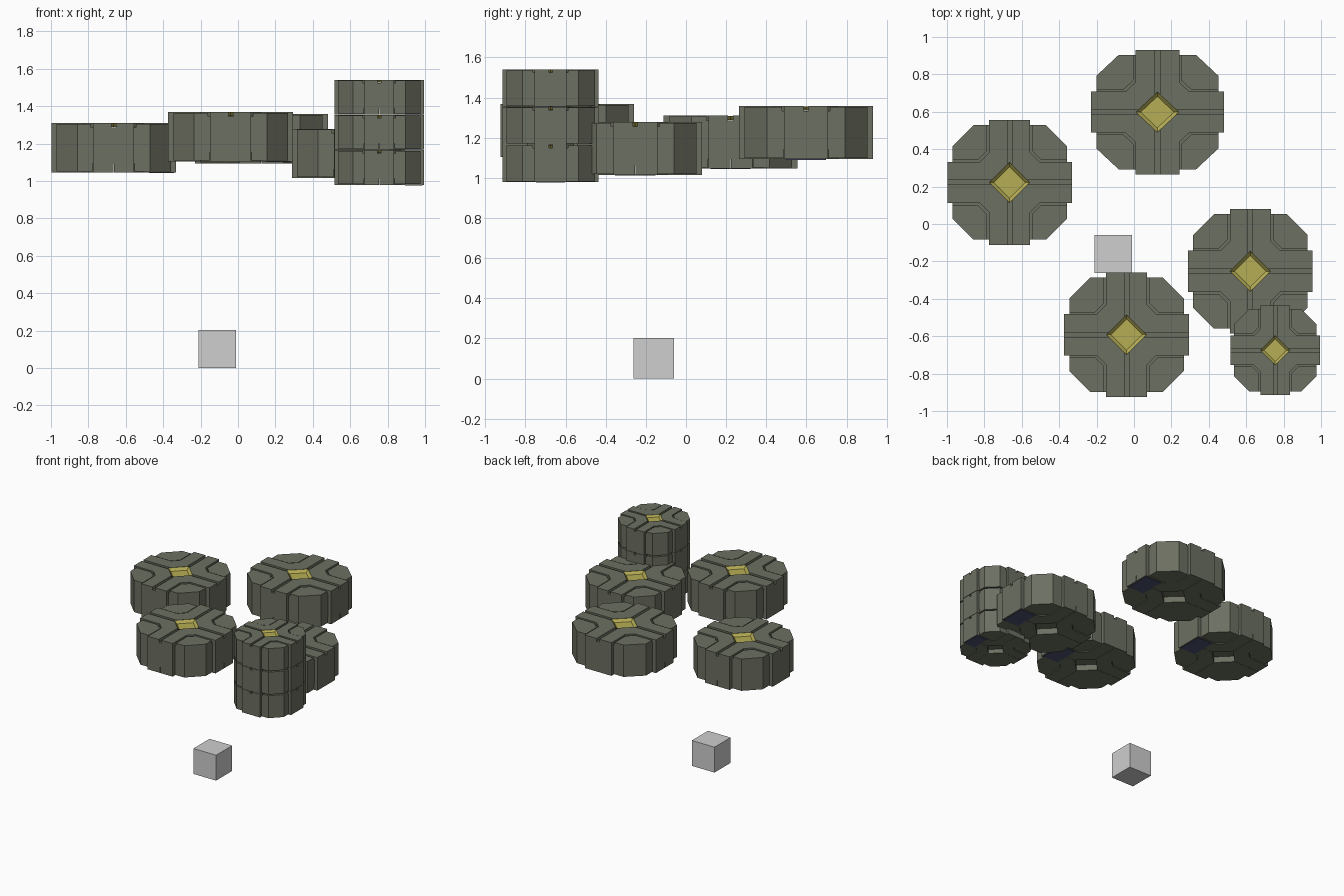
import bpy, bmesh
from mathutils import Vector

if "Cube" in bpy.data.objects:
    bpy.data.objects.remove(bpy.data.objects["Cube"])


def material(name, rgb):
    m = bpy.data.materials.new(name)
    m.diffuse_color = (*rgb, 1)
    m.use_nodes = True
    m.node_tree.nodes["Principled BSDF"].inputs["Base Color"].default_value = m.diffuse_color
    return m


OLIVE = material("olive metal", (0.15, 0.16, 0.12))
YELLOW = material("yellow lamp", (0.47, 0.42, 0.09))
NAVY = material("navy plate", (0.07, 0.08, 0.16))
GREY = material("light grey", (0.62, 0.62, 0.62))
MATS = [OLIVE, YELLOW, NAVY]

HALF, BODY, ARM, CUT, H = 0.333, 0.306, 0.110, 0.112, 0.267
LAMP = 0.108            # half diagonal of the central diamond


def prism(bm, pts, z0, z1, mat=0, top_scale=1.0):
    """Closed prism from a flat outline; the top can be scaled."""
    area = sum(a[0] * b[1] - b[0] * a[1] for a, b in zip(pts, pts[1:] + pts[:1]))
    if area < 0:
        pts = pts[::-1]
    lo = [bm.verts.new((x, y, z0)) for x, y in pts]
    hi = [bm.verts.new((x * top_scale, y * top_scale, z1)) for x, y in pts]
    n = len(pts)
    faces = [bm.faces.new(lo[::-1]), bm.faces.new(hi)]
    for i in range(n):
        j = (i + 1) % n
        faces.append(bm.faces.new((lo[i], lo[j], hi[j], hi[i])))
    for f in faces:
        f.material_index = mat


def rect(x0, x1, y0, y1):
    return [(x0, y0), (x1, y0), (x1, y1), (x0, y1)]


def plates(bm, z0, z1, groove, gap, drop_lo, drop_hi):
    """Split arm plates and corner plates around the open diamond."""
    arm = [(LAMP - groove, groove), (HALF, groove), (HALF, ARM), (0.16, ARM),
           (0.135, 0.135), (LAMP / 2, LAMP / 2)]
    q = ARM + gap
    corner = [(0.16 + gap, q), (BODY, q), (BODY, BODY - CUT), (BODY - CUT, BODY),
              (q, BODY), (q, 0.16 + gap)]
    for sx in (1, -1):
        for sy in (1, -1):
            prism(bm, [(x * sx, y * sy) for x, y in arm], z0, z1)
            prism(bm, [(y * sx, x * sy) for x, y in arm], z0, z1)
            prism(bm, [(x * sx, y * sy) for x, y in corner],
                  z0 + drop_lo, z1 - drop_hi)


def lamp_well(bm, z0, z1):
    """Yellow diamond floor with sloping rim, open at the top."""
    dirs = [(1, 0), (0, 1), (-1, 0), (0, -1)]
    floor = [bm.verts.new((x * 0.084, y * 0.084, z0)) for x, y in dirs]
    rim = [bm.verts.new((x * LAMP, y * LAMP, z1)) for x, y in dirs]
    faces = [bm.faces.new(floor)]
    for i in range(4):
        j = (i + 1) % 4
        faces.append(bm.faces.new((floor[j], floor[i], rim[i], rim[j])))
    for f in faces:
        f.material_index = 1


def pod(name, loc, scale):
    bm = bmesh.new()
    b, c = BODY, BODY - CUT
    # core octagon and crossing arms
    octagon = [(b, -c), (b, c), (c, b), (-c, b), (-b, c), (-b, -c), (-c, -b), (c, -b)]
    prism(bm, octagon, 0.05, H - 0.024)
    prism(bm, rect(-HALF, HALF, -ARM, ARM), 0.05, H - 0.024)
    prism(bm, rect(-ARM, ARM, -HALF, HALF), 0.05, H - 0.024)
    # grooved top and underside plates
    plates(bm, H - 0.024, H, 0.012, 0.01, 0, 0.005)
    plates(bm, 0.003, 0.05, 0.001, 0.002, 0.005, 0)
    lamp_well(bm, H - 0.022, H - 0.001)
    # navy plate under the right arm
    prism(bm, rect(0.19, 0.322, -0.1, 0.1), 0, 0.004, 2)
    me = bpy.data.meshes.new(name)
    bm.to_mesh(me)
    bm.free()
    for m in MATS:
        me.materials.append(m)
    ob = bpy.data.objects.new(name, me)
    ob.location = loc
    ob.scale = scale
    bpy.context.collection.objects.link(ob)


# four floating pods
pod("left_pod", (-0.665, 0.222, 1.043), (1, 1, 1))
pod("back_pod", (0.125, 0.598, 1.09), (1.067, 1, 1))
pod("right_pod", (0.622, -0.253, 1.012), (1, 1, 1))
pod("front_pod", (-0.04, -0.592, 1.102), (1, 1, 1))

# stack of three smaller pods
for i in range(3):
    pod(f"stacked_pod_{i + 1}", (0.755, -0.675, 0.977 + i * 0.188),
        (0.72, 0.72, 0.188 / H))

# small cube on the ground
bm = bmesh.new()
prism(bm, rect(-0.21, -0.01, -0.262, -0.06), 0, 0.203)
me = bpy.data.meshes.new("ground_cube")
bm.to_mesh(me)
bm.free()
me.materials.append(GREY)
bpy.context.collection.objects.link(bpy.data.objects.new("ground_cube", me))
